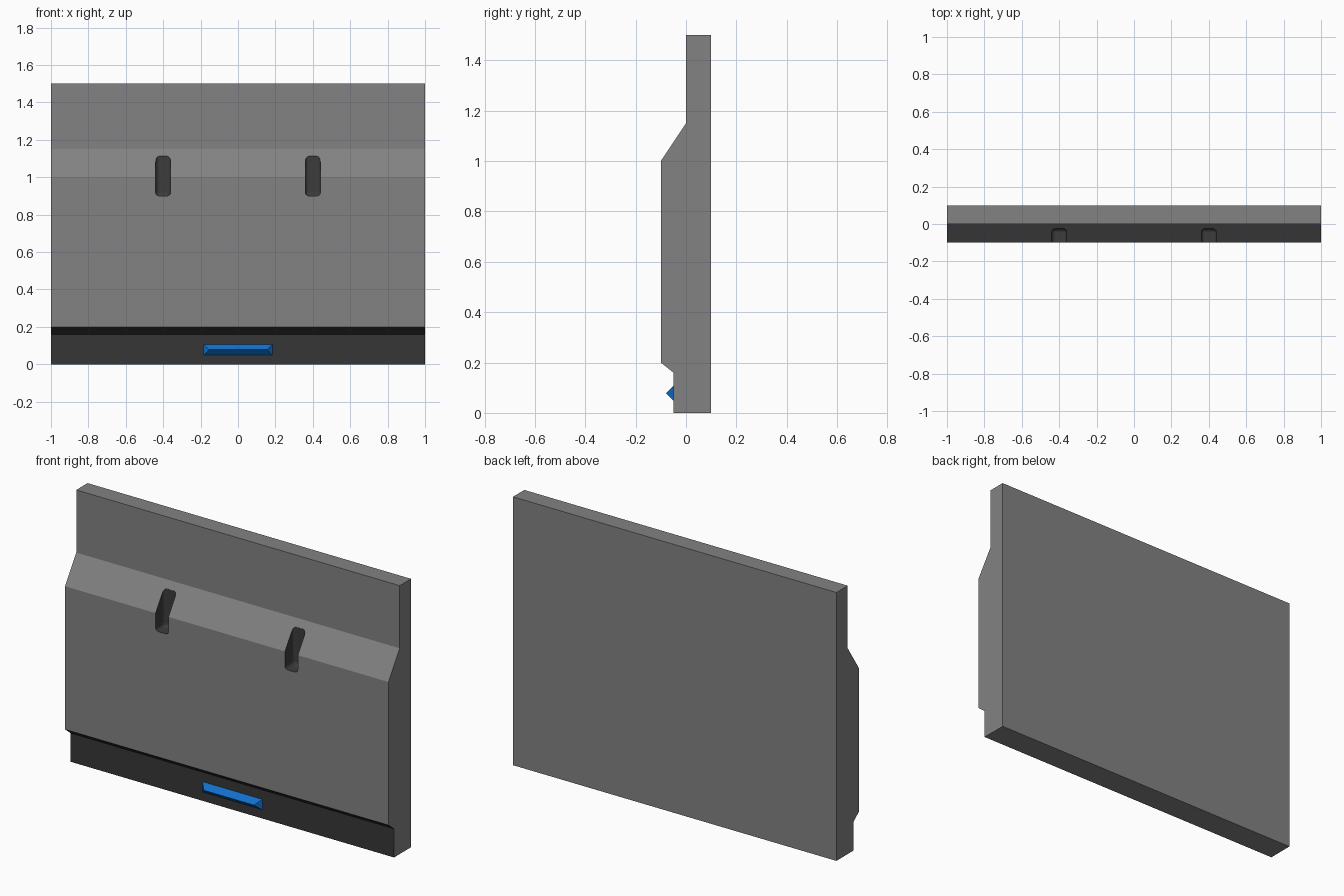
import bpy, bmesh
from mathutils import Matrix, Vector

if "Cube" in bpy.data.objects:
    bpy.data.objects.remove(bpy.data.objects["Cube"])


def material(name, rgb):
    m = bpy.data.materials.new(name)
    m.diffuse_color = (*rgb, 1)
    m.use_nodes = True
    m.node_tree.nodes["Principled BSDF"].inputs["Base Color"].default_value = m.diffuse_color
    return m


grey = material("wall_grey", (0.22, 0.225, 0.22))
dark = material("skirting_black", (0.037, 0.037, 0.037))
slot = material("slot_dark", (0.045, 0.045, 0.045))
blue = material("light_blue", (0.006, 0.16, 0.6))


def make_object(name, bm, mats):
    bmesh.ops.recalc_face_normals(bm, faces=bm.faces)
    me = bpy.data.meshes.new(name)
    bm.to_mesh(me)
    bm.free()
    for m in mats:
        me.materials.append(m)
    ob = bpy.data.objects.new(name, me)
    bpy.context.collection.objects.link(ob)
    return ob


# Wall panel: side profile (y, z) extruded along x
profile = [(0.1, 0), (0.1, 1.5), (0, 1.5), (0, 1.15),
           (-0.1, 1.0), (-0.1, 0.2), (-0.05, 0.16), (-0.05, 0)]
bm = bmesh.new()
face = bm.faces.new([bm.verts.new((-1, y, z)) for y, z in profile])
ext = bmesh.ops.extrude_face_region(bm, geom=[face])
bmesh.ops.translate(bm, vec=(2, 0, 0),
                    verts=[v for v in ext["geom"] if isinstance(v, bmesh.types.BMVert)])
bmesh.ops.recalc_face_normals(bm, faces=bm.faces)
# Dark skirting: the low faces that look forward
for f in bm.faces:
    if f.normal.y < -0.1 and f.calc_center_bounds().z < 0.2:
        f.material_index = 1
wall = make_object("wall_panel", bm, [grey, dark, slot])

# Two rounded slots cut across the ledge
bm = bmesh.new()
for x in (-0.4, 0.4):
    bmesh.ops.create_cube(bm, size=1, matrix=Matrix.LocRotScale(
        Vector((x, -0.1125, 1.015)), None, Vector((0.08, 0.175, 0.23))))
bmesh.ops.bevel(bm, geom=bm.edges[:], offset=0.018, segments=3, profile=0.5, affect='EDGES')
for f in bm.faces:
    f.material_index = 2
cutter = make_object("slot_cutter", bm, [grey, dark, slot])
cutter.hide_render = True
mod = wall.modifiers.new("slots", 'BOOLEAN')
mod.operation = 'DIFFERENCE'
mod.solver = 'EXACT'
mod.object = cutter
bpy.context.view_layer.objects.active = wall
bpy.ops.object.modifier_apply(modifier=mod.name)
bpy.data.objects.remove(cutter)

# Blue light bar: box whose front face is pinched to a ridge
bm = bmesh.new()
bmesh.ops.create_cube(bm, size=1, matrix=Matrix.LocRotScale(
    Vector((0, -0.05, 0.078)), None, Vector((0.37, 0.06, 0.058))))
for v in bm.verts:
    if v.co.y < -0.05:
        v.co.x *= 0.155 / 0.185
        v.co.z = 0.078
    else:
        v.co.y = -0.05
bmesh.ops.remove_doubles(bm, verts=bm.verts, dist=0.001)
make_object("light_bar", bm, [blue])
